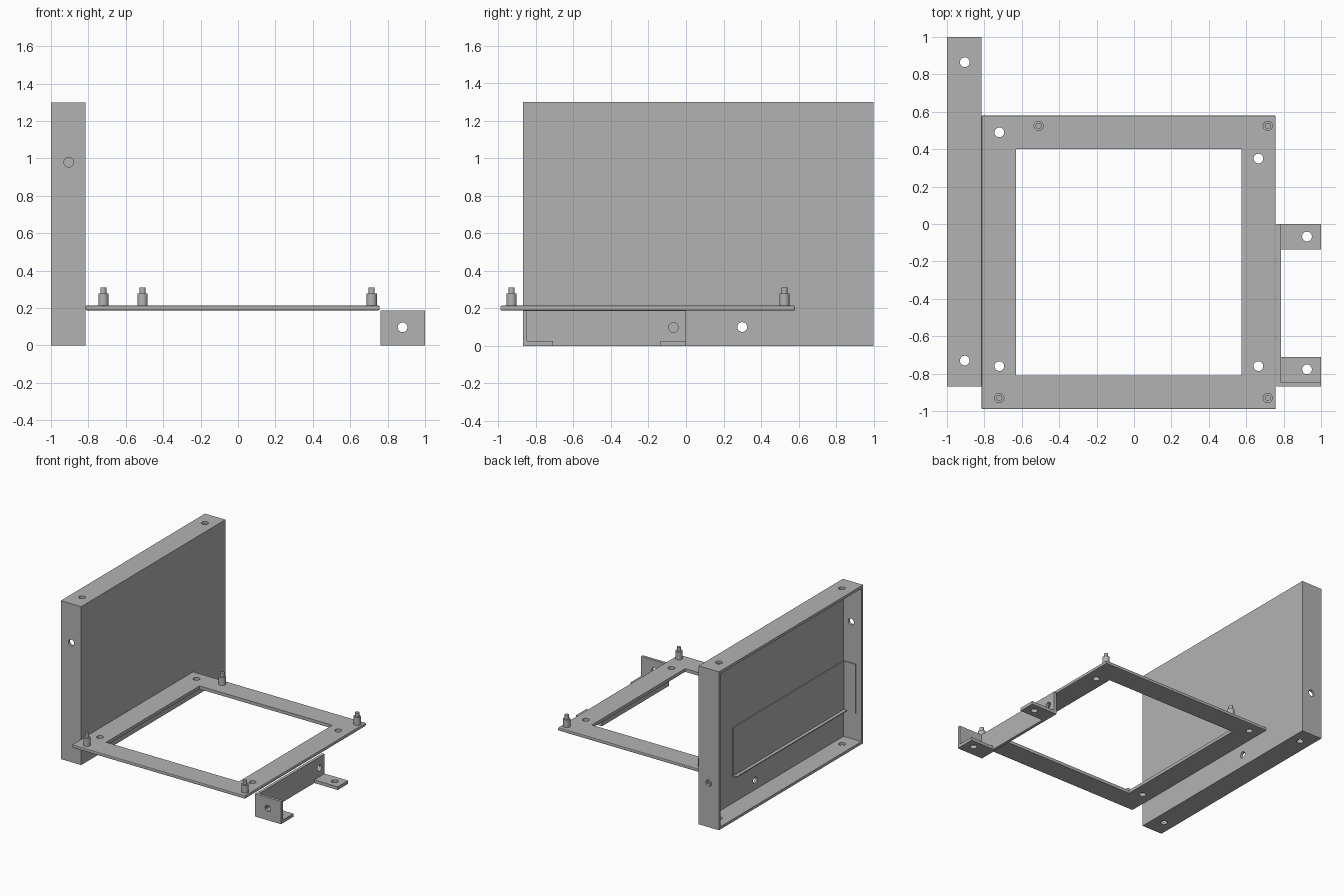
import bpy, bmesh, math
from mathutils import Matrix, Vector

if "Cube" in bpy.data.objects:
    bpy.data.objects.remove(bpy.data.objects["Cube"])

grey = bpy.data.materials.new("sheet_metal_grey")
grey.diffuse_color = (0.45, 0.45, 0.45, 1)
grey.use_nodes = True
grey.node_tree.nodes["Principled BSDF"].inputs["Base Color"].default_value = grey.diffuse_color
T = 0.022   # sheet thickness
R = 0.026   # screw hole radius


def box(name, lo, hi, bevel=0):
    lo, hi = Vector(lo), Vector(hi)
    bm = bmesh.new()
    bmesh.ops.create_cube(bm, size=1)
    for v in bm.verts:
        v.co = Vector([lo[i] + (v.co[i] + 0.5) * (hi[i] - lo[i]) for i in range(3)])
    if bevel:
        bmesh.ops.bevel(bm, geom=bm.edges[:], offset=bevel, segments=2,
                        profile=0.5, affect='EDGES')
    return finish(bm, name)


def finish(bm, name):
    me = bpy.data.meshes.new(name)
    bm.to_mesh(me)
    bm.free()
    me.materials.append(grey)
    ob = bpy.data.objects.new(name, me)
    bpy.context.collection.objects.link(ob)
    return ob


def cylinder(name, centre, axis, radius, depth, sides=24):
    rot = {'x': Matrix.Rotation(math.pi / 2, 4, 'Y'),
           'y': Matrix.Rotation(math.pi / 2, 4, 'X'),
           'z': Matrix.Identity(4)}[axis]
    bm = bmesh.new()
    bmesh.ops.create_cone(bm, cap_ends=True, segments=sides, radius1=radius,
                          radius2=radius, depth=depth,
                          matrix=Matrix.Translation(centre) @ rot)
    return finish(bm, name)


def cut(ob, cutter):
    mod = ob.modifiers.new("cut", 'BOOLEAN')
    mod.operation, mod.solver, mod.object = 'DIFFERENCE', 'EXACT', cutter
    bpy.context.view_layer.update()
    dg = bpy.context.evaluated_depsgraph_get()
    me = bpy.data.meshes.new_from_object(ob.evaluated_get(dg))
    ob.modifiers.clear()
    ob.data = me
    bpy.data.objects.remove(cutter)


def hole(ob, centre, axis, depth=0.1):
    cut(ob, cylinder("cutter", centre, axis, R, depth))


# Upright tray, open towards -x
tray = box("upright_tray", (-1, -0.87, 0), (-0.815, 1, 1.3))
cut(tray, box("cutter", (-1.1, -0.87 + T, T), (-0.815 - T, 1 - T, 1.3 - T)))
for y in (-0.73, 0.865):
    for z in (0, 1.3):
        hole(tray, (-0.905, y, z), 'z')
hole(tray, (-0.905, -0.87, 0.98), 'y')
hole(tray, (-0.905, 1, 0.36), 'y')
hole(tray, (-0.82, 0.3, 0.1), 'x')

# Folded liner inside the tray: back sheet, end flange, short bottom lip
liner = box("tray_liner", (-0.95, -0.848, 0.24), (-0.837, 0.59, 0.645))
cut(liner, box("cutter", (-1, -0.84, 0.248), (-0.845, 0.7, 0.7)))
cut(liner, box("cutter", (-1, -0.84, 0.2), (-0.872, 0.7, 0.3)))

# Flat square frame with softened edges
frame = box("square_frame", (-0.815, -0.99, 0.188), (0.757, 0.58, 0.214), 0.006)
cut(frame, box("cutter", (-0.63, -0.81, 0), (0.575, 0.40, 0.4)))
for x, y in ((-0.72, 0.49), (0.665, 0.35), (-0.72, -0.76), (0.665, -0.76)):
    hole(frame, (x, y, 0.2), 'z')

# Standoffs with thin threaded pins
for i, (x, y) in enumerate(((-0.51, 0.525), (0.715, 0.525),
                            (0.715, -0.93), (-0.72, -0.93))):
    for part, r, z0, z1 in (("standoff", 0.027, 0.212, 0.278),
                            ("standoff_pin", 0.016, 0.276, 0.31)):
        ob = cylinder(f"{part}_{i + 1}", (x, y, (z0 + z1) / 2), 'z', r, z1 - z0)
        bpy.context.view_layer.objects.active = ob
        ob.select_set(True)
        bpy.ops.object.shade_smooth_by_angle(angle=math.radians(30))
        ob.select_set(False)

# Side bracket: back plate, end plate and two feet
bracket = box("side_bracket", (0.763, -0.87, 0), (1, 0, 0.187))
cut(bracket, box("cutter", (0.787, -0.847, 0.026), (1.1, 0.1, 0.3)))
cut(bracket, box("cutter", (0.787, -0.71, -0.1), (1.1, -0.135, 0.1)))
for y in (-0.067, -0.777):
    hole(bracket, (0.925, y, 0), 'z')
hole(bracket, (0.88, -0.87, 0.097), 'y')
hole(bracket, (0.77, -0.067, 0.097), 'x')
